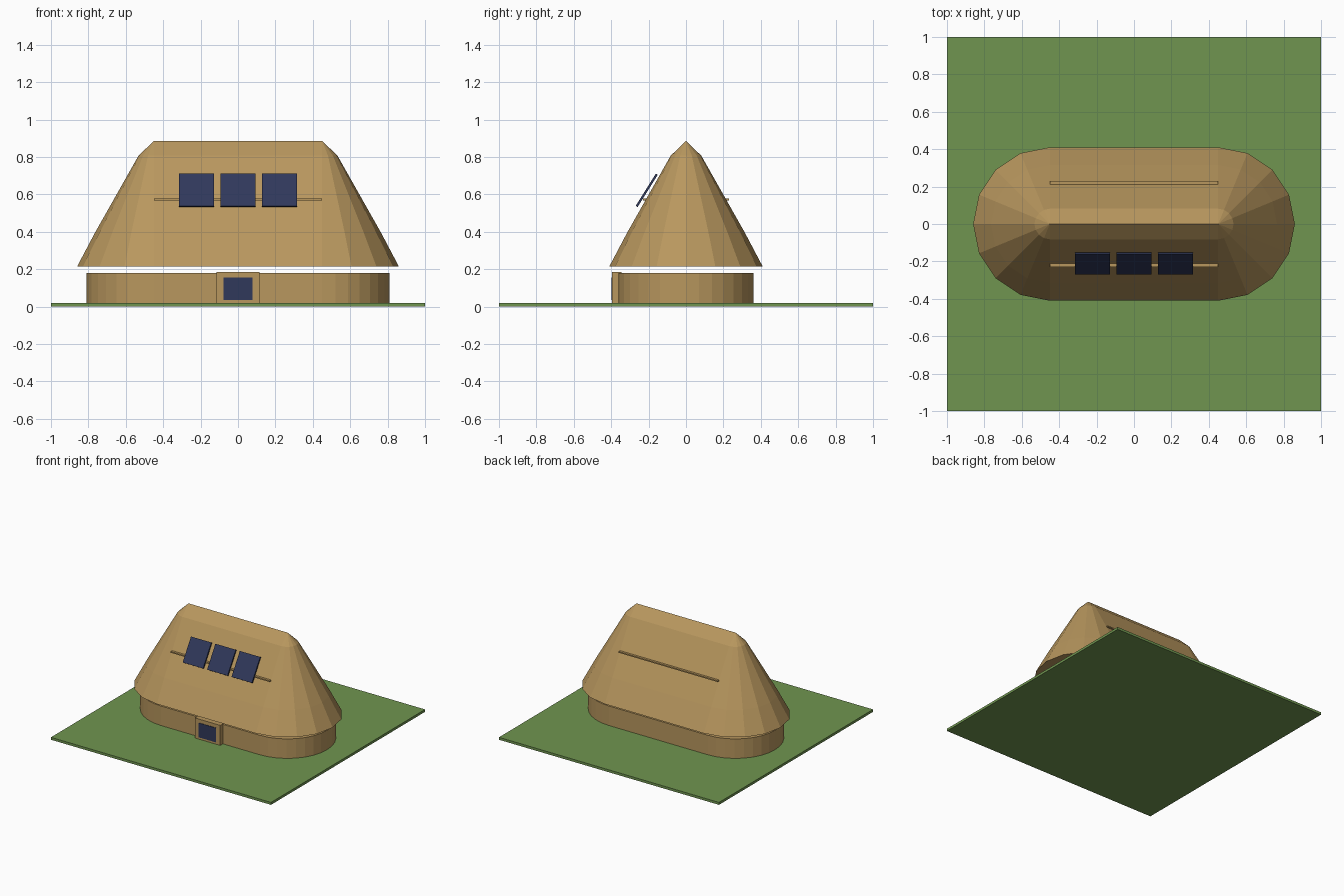
import bpy, bmesh, math
from mathutils import Matrix

if "Cube" in bpy.data.objects:
    bpy.data.objects.remove(bpy.data.objects["Cube"])


def material(name, rgb):
    m = bpy.data.materials.new(name)
    m.diffuse_color = (*rgb, 1)
    m.use_nodes = True
    m.node_tree.nodes["Principled BSDF"].inputs["Base Color"].default_value = m.diffuse_color
    return m


THATCH = material("thatch_tan", (0.479, 0.309, 0.112))
GRASS = material("grass_green", (0.160, 0.300, 0.080))
NAVY = material("navy_glass", (0.030, 0.040, 0.103))


def finish(name, bm, mat):
    bmesh.ops.recalc_face_normals(bm, faces=bm.faces[:])
    me = bpy.data.meshes.new(name)
    bm.to_mesh(me)
    bm.free()
    me.materials.append(mat)
    ob = bpy.data.objects.new(name, me)
    bpy.context.collection.objects.link(ob)
    return ob


def box(name, center, size, mat, tilt=0.0):
    bm = bmesh.new()
    bmesh.ops.create_cube(bm, size=1, matrix=Matrix.Translation(center)
                          @ Matrix.Rotation(tilt, 4, 'X') @ Matrix.Diagonal((*size, 1)))
    return finish(name, bm, mat)


def stadium_loft(name, profile, half, segs, mat):
    """Loft rounded-end rings of given (radius, height) into a solid."""
    bm = bmesh.new()
    rings = []
    for r, z in profile:
        ring = []
        for side, start in ((1, -math.pi / 2), (-1, math.pi / 2)):
            for i in range(segs + 1):
                a = start + math.pi * i / segs
                ring.append(bm.verts.new((side * half + r * math.cos(a), r * math.sin(a), z)))
        rings.append(ring)
    n = len(rings[0])
    for lo, hi in zip(rings, rings[1:]):
        for i in range(n):
            j = (i + 1) % n
            bm.faces.new((lo[i], lo[j], hi[j], hi[i]))
    bm.faces.new(rings[0][::-1])
    if profile[-1][0] > 0:
        bm.faces.new(rings[-1])
    bmesh.ops.remove_doubles(bm, verts=bm.verts[:], dist=1e-5)
    return finish(name, bm, mat)


# Lawn slab
box("lawn", (0, 0, 0.01), (2, 2, 0.02), GRASS)

# Rounded wall, and the roof floating just above it
stadium_loft("wall", [(0.36, 0.02), (0.36, 0.18)], 0.45, 16, THATCH)
stadium_loft("roof", [(0.41, 0.215), (0.315, 0.395), (0.082, 0.807), (0, 0.886)],
             0.45, 8, THATCH)

# Roof battens on both slopes
for side, label in ((-1, "front"), (1, "back")):
    box(label + "_batten", (0, side * 0.221, 0.573), (0.9, 0.02, 0.01), THATCH)

# Solar panels parallel to the front slope
for i in (-1, 0, 1):
    box("solar_panel_%d" % (i + 2), (i * 0.222, -0.21, 0.622), (0.185, 0.203, 0.012),
        NAVY, math.radians(58))

# Door frame and glazed door
box("door_frame", (0, -0.37, 0.1025), (0.23, 0.05, 0.165), THATCH)
box("door_glass", (0, -0.395, 0.096), (0.156, 0.008, 0.118), NAVY)
